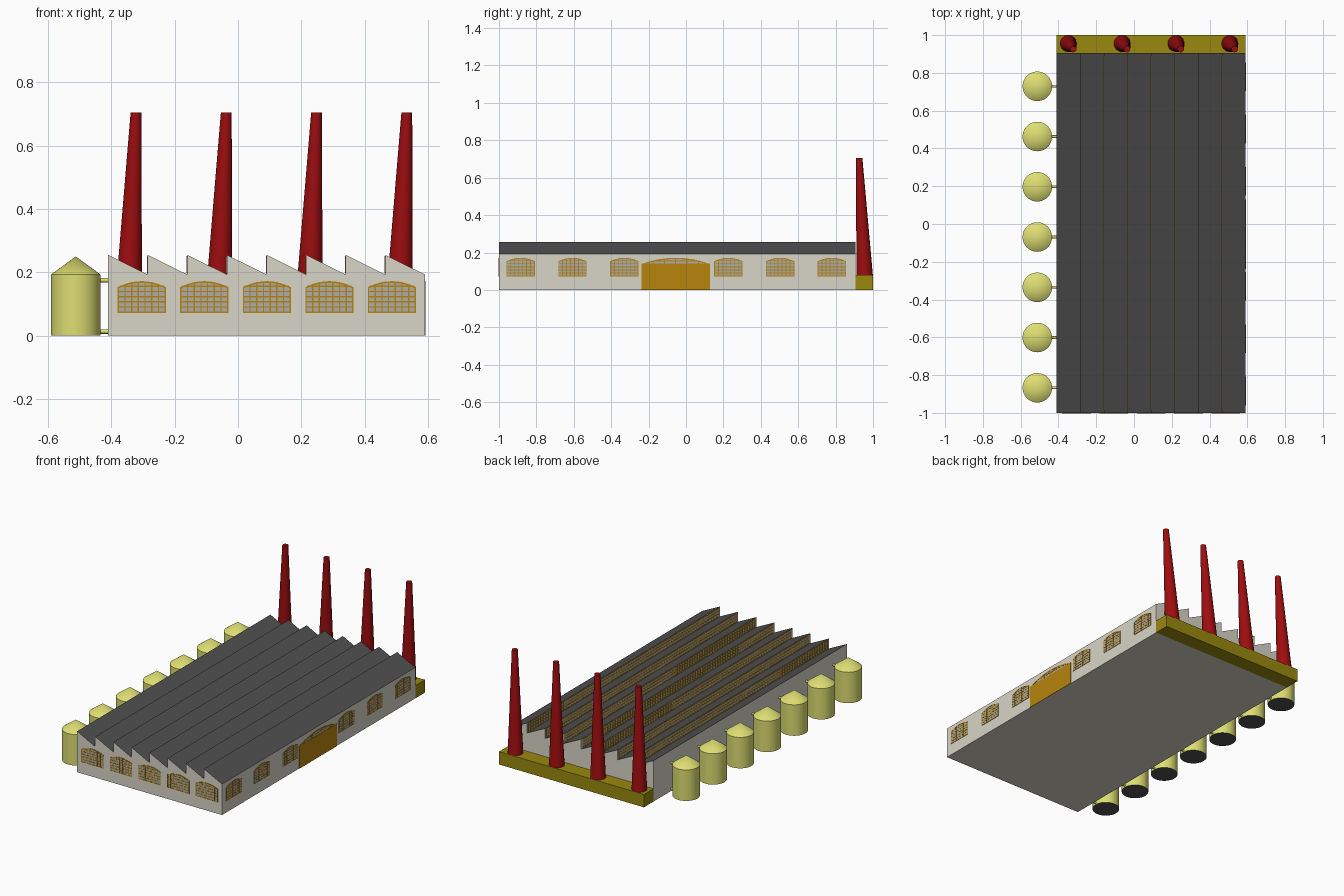
import bpy, bmesh
from math import radians, sqrt
from mathutils import Matrix, Vector

if "Cube" in bpy.data.objects:
    bpy.data.objects.remove(bpy.data.objects["Cube"])


def material(name, rgb):
    m = bpy.data.materials.new(name)
    m.diffuse_color = (*rgb, 1)
    m.use_nodes = True
    m.node_tree.nodes["Principled BSDF"].inputs["Base Color"].default_value = m.diffuse_color
    return m


WALL = material("plaster", (0.69, 0.66, 0.57))
ROOF = material("roof_grey", (0.08, 0.08, 0.08))
GOLD = material("gold_frame", (0.48, 0.235, 0.004))
GLASS = material("glass", (0.42, 0.42, 0.42))
OLIVE = material("olive", (0.32, 0.25, 0.004))
RED = material("brick_red", (0.34, 0.004, 0.005))
TANK = material("tank_yellow", (0.73, 0.73, 0.17))


def finish(name, bm, mats, smooth=False, frame=Matrix()):
    bmesh.ops.transform(bm, matrix=frame, verts=bm.verts)
    me = bpy.data.meshes.new(name)
    bm.to_mesh(me)
    bm.free()
    for m in mats:
        me.materials.append(m)
    ob = bpy.data.objects.new(name, me)
    bpy.context.collection.objects.link(ob)
    if smooth:
        bpy.ops.object.select_all(action='DESELECT')
        ob.select_set(True)
        bpy.context.view_layer.objects.active = ob
        bpy.ops.object.shade_smooth_by_angle(angle=radians(30))
    return ob


def box(bm, x0, x1, y0, y1, z0, z1):
    m = Matrix.Translation(((x0 + x1) / 2, (y0 + y1) / 2, (z0 + z1) / 2))
    bmesh.ops.create_cube(bm, size=1, matrix=m @ Matrix.Diagonal((x1 - x0, y1 - y0, z1 - z0, 1)))


def prism(bm, pts, y0, y1):
    # extrude an xz profile along y
    face = bm.faces.new([bm.verts.new((x, y0, z)) for x, z in pts])
    new = bmesh.ops.extrude_face_region(bm, geom=[face])["geom"]
    bmesh.ops.translate(bm, vec=(0, y1 - y0, 0),
                        verts=[v for v in new if isinstance(v, bmesh.types.BMVert)])
    bmesh.ops.recalc_face_normals(bm, faces=bm.faces)


def window(name, frame, w, sill, spring, rise, cols, rows, bar=0.004):
    # local frame: x across, -y outward, z up; the head is a shallow arch
    h = w / 2
    top = lambda u: spring + rise * (1 - (u / h) ** 2)
    steps = 12 if rise else 1
    arch = [(-h + w * i / steps, top(-h + w * i / steps)) for i in range(steps + 1)]
    bm = bmesh.new()
    outline = arch + ([(h, sill), (-h, sill)] if sill < spring else [])
    prism(bm, outline, -0.001, 0.0005)
    finish(name + "_glass", bm, [GLASS], frame=frame)
    bm = bmesh.new()
    for i in range(cols + 1):
        u = -h + bar / 2 + (w - bar) * i / cols
        if top(u) > sill + 0.002:
            box(bm, u - bar / 2, u + bar / 2, -0.0022, 0, sill, top(u))
    for j in range(rows + 1):
        z = sill + (spring + rise - sill) * j / rows
        if z <= spring:
            k = h
        elif rise:
            k = h * sqrt(max(0, 1 - (z - spring) / rise))
        if k > 0.01:
            box(bm, -k, k, -0.0022, 0, z - bar / 2, z + bar / 2)
    if rise:
        inner = [(x, z - bar * 1.3) for x, z in reversed(arch)]
        prism(bm, arch + inner, -0.0024, 0)
    finish(name + "_bars", bm, [GOLD], frame=frame)


# Hall with sawtooth roof
X0, X1, YB, EAVE, PEAK, TEETH = -0.41, 0.59, 0.905, 0.193, 0.255, 8
pitch = (X1 - X0) / TEETH
profile = [(X1, 0), (X0, 0)]
for i in range(TEETH):
    profile += [(X0 + i * pitch, PEAK), (X0 + (i + 1) * pitch, EAVE)]
bm = bmesh.new()
prism(bm, profile, -1, YB)
for f in bm.faces:
    f.material_index = 1 if f.normal.z > 0.3 else 0
finish("factory_hall", bm, [WALL, ROOF])

# Glazing on the upright side of each tooth
for i in range(1, TEETH):
    fr = Matrix.Translation((X0 + i * pitch, (YB - 1) / 2, 0)) @ Matrix.Rotation(radians(-90), 4, 'Z')
    window(f"skylight_{i}", fr, 1.88, EAVE + 0.006, PEAK - 0.006, 0, 76, 3, 0.005)

# Front and right windows
for i in range(5):
    window(f"front_window_{i}", Matrix.Translation((-0.304 + 0.1975 * i, -1, 0)),
           0.152, 0.074, 0.153, 0.019, 7, 6)
turn = Matrix.Rotation(radians(90), 4, 'Z')
for i, y in enumerate((-0.884, -0.607, -0.33, 0.226, 0.503, 0.78)):
    window(f"side_window_{i}", Matrix.Translation((X1, y, 0)) @ turn,
           0.152, 0.074, 0.153, 0.019, 7, 6)

# Big door with arched fanlight
door = Matrix.Translation((X1, -0.055, 0)) @ turn
bm = bmesh.new()
box(bm, -0.184, 0.184, -0.0026, 0, 0, 0.14)
finish("door", bm, [GOLD], frame=door)
window("fanlight", door, 0.368, 0.138, 0.138, 0.034, 6, 2, 0.005)

# Chimney plinth and leaning-taper chimneys
bm = bmesh.new()
box(bm, X0, X1, YB, 1, 0, 0.08)
finish("chimney_plinth", bm, [OLIVE])
for i in range(4):
    bm = bmesh.new()
    bmesh.ops.create_cone(bm, cap_ends=True, segments=32, radius1=0.044, radius2=0.017, depth=0.625,
                          matrix=Matrix.Translation((-0.347 + 0.285 * i, 0.955, 0.3925)))
    bmesh.ops.translate(bm, vec=Vector((0.025, -0.029, 0)), verts=[v for v in bm.verts if v.co.z > 0.4])
    finish(f"chimney_{i}", bm, [RED], smooth=True)

# Storage tanks with conical lids and two feed pipes each
for i in range(7):
    y = -0.867 + 0.266 * i
    bm = bmesh.new()
    for r2, d, z in ((0.078, 0.193, 0.0965), (0, 0.057, 0.2215)):
        bmesh.ops.create_cone(bm, cap_ends=r2 > 0, segments=48, radius1=0.078, radius2=r2, depth=d,
                              matrix=Matrix.Translation((-0.512, y, z)))
    bmesh.ops.delete(bm, geom=[f for f in bm.faces if f.normal.z > 0.99], context='FACES_ONLY')
    bmesh.ops.remove_doubles(bm, verts=bm.verts, dist=1e-4)
    for f in bm.faces:
        f.material_index = 1 if f.normal.z < -0.9 else 0
    finish(f"tank_{i}", bm, [TANK, ROOF], smooth=True)
    bm = bmesh.new()
    for z in (0.175, 0.013):
        bmesh.ops.create_cone(bm, cap_ends=True, segments=16, radius1=0.007, radius2=0.007, depth=0.06,
                              matrix=Matrix.Translation((-0.435, y, z)) @ Matrix.Rotation(radians(90), 4, 'Y'))
    finish(f"tank_pipes_{i}", bm, [TANK], smooth=True)
